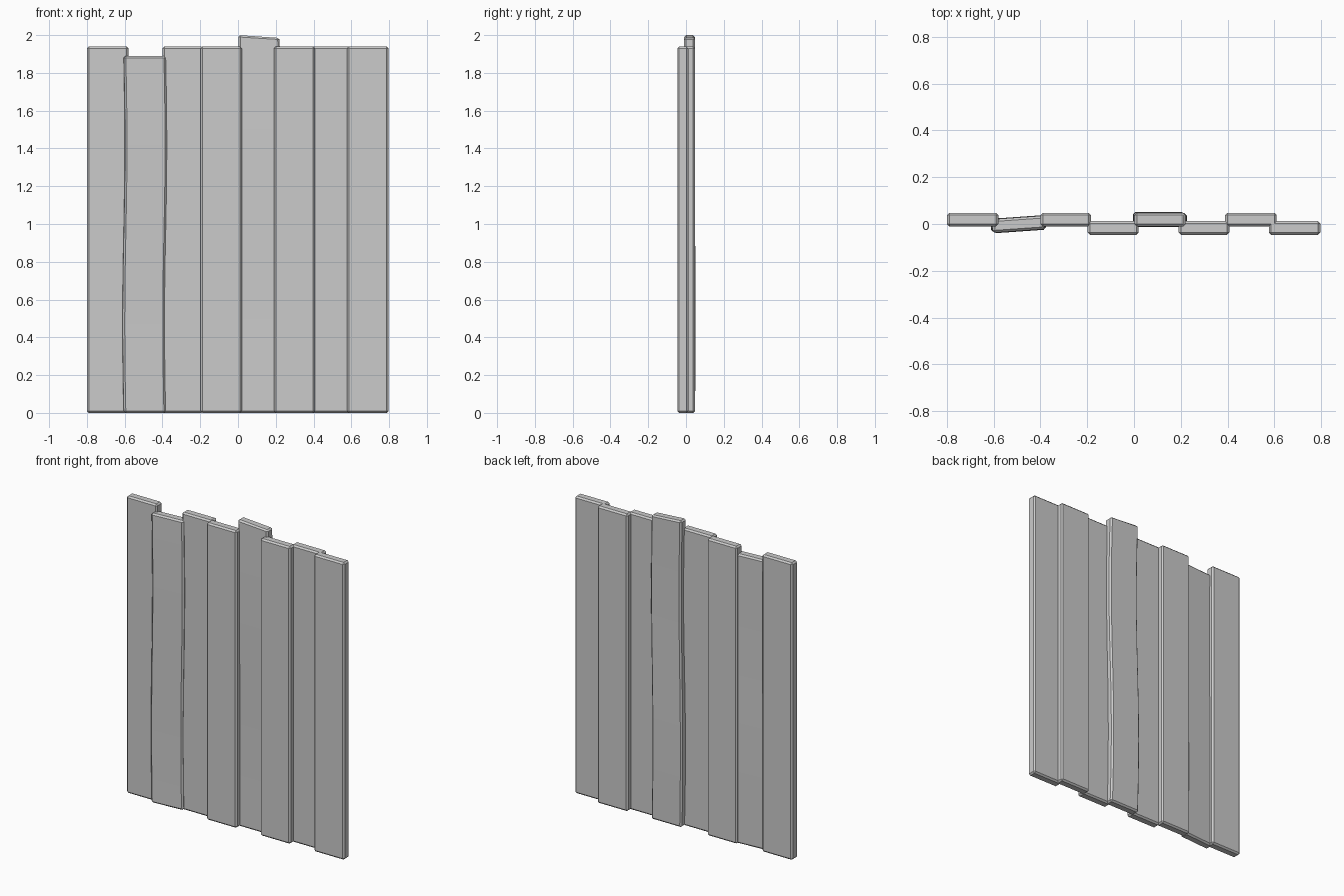
import bpy, bmesh, math
from mathutils import Matrix

if "Cube" in bpy.data.objects:
    bpy.data.objects.remove(bpy.data.objects["Cube"])

THICK = 0.058


def plank(name, x0, x1, y, height, yaw=0.0, slant=0.0, sway=0.0):
    """Bevelled board; optional yaw, slanted top end and S-shaped sway."""
    cx, w = (x0 + x1) / 2, x1 - x0
    bm = bmesh.new()
    bmesh.ops.create_cube(bm, size=1.0)
    for v in bm.verts:
        v.co.x *= w
        v.co.y *= THICK
        v.co.z = (v.co.z + 0.5) * height
    bmesh.ops.bevel(bm, geom=bm.edges[:], offset=0.01, segments=1,
                    affect='EDGES', profile=0.5)
    # warped boards: slice across, then bend sideways
    if sway:
        for i in range(1, 12):
            bmesh.ops.bisect_plane(bm, geom=bm.verts[:] + bm.edges[:] + bm.faces[:],
                                   plane_co=(0, 0, height * i / 12), plane_no=(0, 0, 1))
    for v in bm.verts:
        t = v.co.z / height
        v.co.z -= slant * (v.co.x / w + 0.5) * max(0.0, (t - 0.95) / 0.05)
        s = -sway * math.sin(2 * math.pi * t)
        v.co.x += s
        v.co.y -= 0.4 * s
    bmesh.ops.rotate(bm, verts=bm.verts, cent=(0, 0, 0),
                     matrix=Matrix.Rotation(yaw, 3, 'Z'))
    bmesh.ops.translate(bm, verts=bm.verts, vec=(cx, y, 0))
    me = bpy.data.meshes.new(name)
    bm.to_mesh(me)
    bm.free()
    ob = bpy.data.objects.new(name, me)
    bpy.context.collection.objects.link(ob)
    return ob


BACK, FRONT = 0.019, -0.017

# straight boards, alternating back and front layers
for i, (x0, x1, y) in enumerate([
        (-0.80, -0.58, BACK), (-0.40, -0.184, BACK), (-0.198, 0.02, FRONT),
        (0.19, 0.408, FRONT), (0.39, 0.61, BACK), (0.577, 0.797, FRONT)]):
    plank(f"fence_board_{i + 1}", x0, x1, y, 1.94)

# short twisted board and tall board with a slanted end
plank("short_warped_board", -0.606, -0.384, FRONT + 0.016, 1.89,
      yaw=math.radians(4), sway=0.006)
plank("tall_warped_board", 0.002, 0.22, BACK, 2.0, slant=0.015, sway=0.007)
